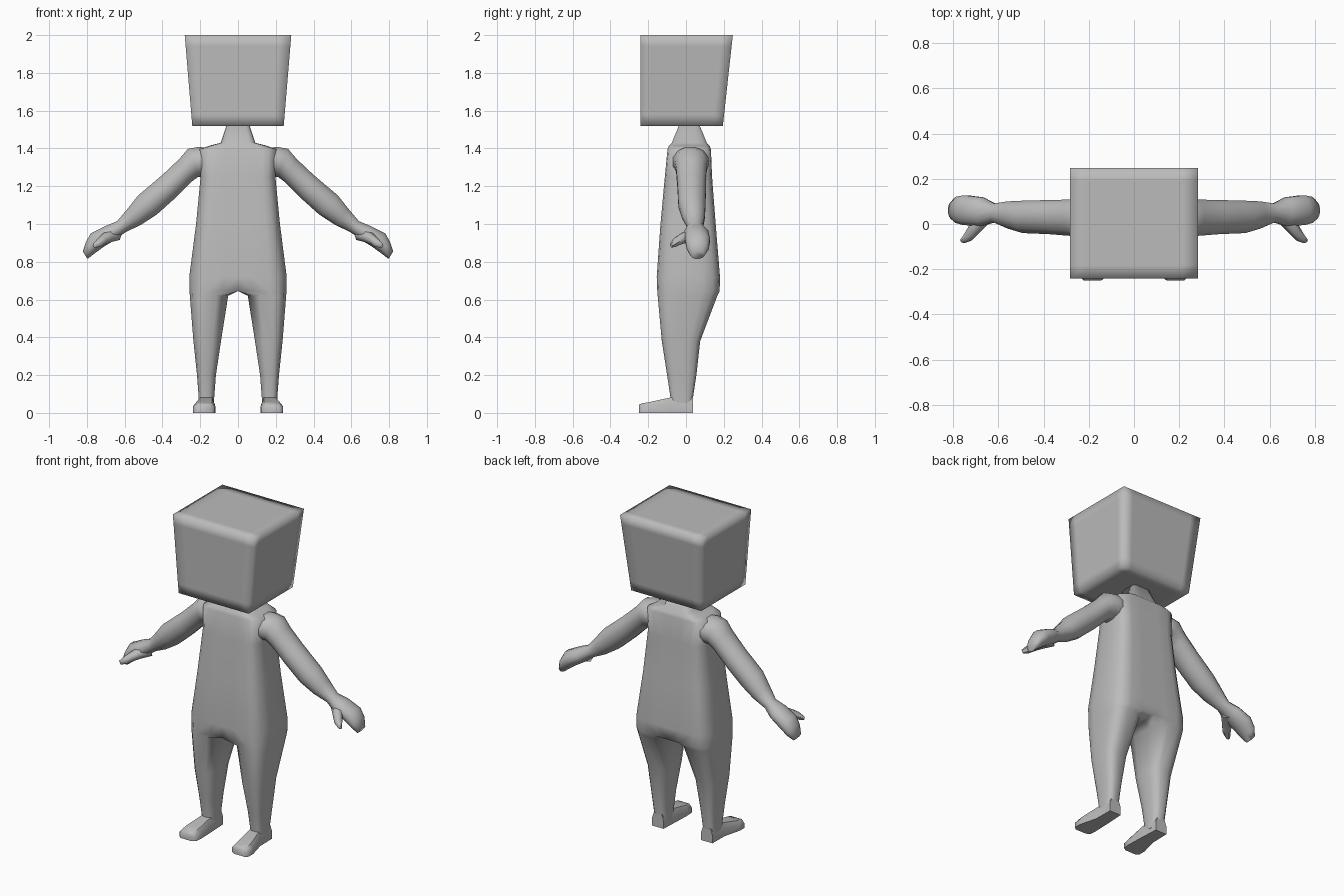
import bpy, bmesh, math
from mathutils import Vector

if "Cube" in bpy.data.objects:
    bpy.data.objects.remove(bpy.data.objects["Cube"])

grey = bpy.data.materials.new("plain_grey")
grey.diffuse_color = (0.5, 0.5, 0.5, 1)
grey.use_nodes = True
grey.node_tree.nodes["Principled BSDF"].inputs["Base Color"].default_value = grey.diffuse_color


def finish(name, bm, angle=180, mirror=False):
    bmesh.ops.recalc_face_normals(bm, faces=bm.faces)
    me = bpy.data.meshes.new(name)
    bm.to_mesh(me)
    bm.free()
    me.materials.append(grey)
    ob = bpy.data.objects.new(name, me)
    bpy.context.collection.objects.link(ob)
    bpy.ops.object.select_all(action='DESELECT')
    ob.select_set(True)
    bpy.context.view_layer.objects.active = ob
    bpy.ops.object.shade_smooth_by_angle(angle=math.radians(angle))
    if mirror:
        mod = ob.modifiers.new("mirror", 'MIRROR')
        mod.use_clip = True
        mod.merge_threshold = 0.001
    return ob


def loft(rings):
    """Skin a list of equal-length point rings and cap both ends."""
    bm = bmesh.new()
    loops = [[bm.verts.new(p) for p in ring] for ring in rings]
    n = len(loops[0])
    for a, b in zip(loops, loops[1:]):
        for i in range(n):
            j = (i + 1) % n
            bm.faces.new((a[i], a[j], b[j], b[i]))
    bm.faces.new(loops[0])
    bm.faces.new(loops[-1])
    return bm


def lerp(a, b, t):
    return a + (b - a) * (t + 1) / 2


# Head: box with edge loops, wider at the top and back
bm = bmesh.new()
bmesh.ops.create_cube(bm, size=2)
for axis in range(3):
    for s in (-0.76, 0.76):
        co, no = Vector(), Vector()
        co[axis], no[axis] = s, 1
        bmesh.ops.bisect_plane(bm, geom=bm.verts[:] + bm.edges[:] + bm.faces[:],
                               plane_co=co, plane_no=no)
for v in bm.verts:
    x, y, z = v.co
    v.co = (x * lerp(0.242, 0.282, z), lerp(-0.24, lerp(0.195, 0.248, z), y),
            lerp(1.52, 2.0, z))
finish("head", bm)

# Trunk and legs: half body, flat on the centre plane above the crotch
outer = [(-.4, -1), (.3, -1), (.62, -.95), (.88, -.76), (1, -.4), (1, .1),
         (1, .45), (.88, .78), (.62, .95), (.3, 1), (-.4, 1)]
trunk_inner = [(-1, 1), (-1, .45), (-1, 0), (-1, -.45), (-1, -1)]
leg_inner = [(-.8, .8), (-1, .4), (-1, 0), (-1, -.4), (-.8, -.8)]
body = [  # z, inner x, outer x, front y, back y
    (1.54, 0, .055, -.03, .065), (1.43, 0, .092, -.075, .11),
    (1.415, 0, .15, -.09, .125), (1.395, 0, .205, -.098, .132),
    (1.25, 0, .198, -.112, .138), (1.0, 0, .222, -.135, .157),
    (.72, 0, .258, -.155, .18), (.645, 0, .257, -.152, .178),
    (.62, .052, .255, -.15, .166), (.38, .09, .236, -.128, .075),
    (.2, .117, .217, -.1, .055), (.08, .126, .208, -.082, .037),
    (.03, .126, .208, -.08, .036)]
bm = loft([[(lerp(x0, x1, u), lerp(y0, y1, v), z)
            for u, v in outer + (trunk_inner if x0 == 0 else leg_inner)]
           for z, x0, x1, y0, y1 in body])
bmesh.ops.delete(bm, context='FACES_ONLY', geom=[
    f for f in bm.faces if all(abs(v.co.x) < 1e-5 for v in f.verts)])
finish("trunk_and_legs", bm, 75, True)

# Feet: flat soles, sloping towards the toes
sole = [(-1, 0), (1, 0), (1, .6), (.7, 1), (-.7, 1), (-1, .6)]
feet = [(.037, .13, .208, .085), (-.08, .124, .21, .082),
        (-.19, .12, .238, .058), (-.235, .124, .238, .05),
        (-.25, .145, .222, .042)]  # y, inner x, outer x, height
finish("foot", loft([[(lerp(x0, x1, u), y, h * w) for u, w in sole]
                     for y, x0, x1, h in feet]), 50, True)

# Arms and hands: round rings between an upper and a lower edge
arm = [  # upper x z, lower x z, front y, back y
    (.12, 1.40, .12, 1.27, -.07, .11), (.21, 1.408, .185, 1.25, -.07, .12),
    (.265, 1.398, .21, 1.25, -.06, .115), (.31, 1.345, .245, 1.225, -.052, .108),
    (.40, 1.26, .335, 1.135, -.045, .106), (.53, 1.15, .43, 1.05, -.04, .103),
    (.585, 1.08, .515, .995, -.02, .1), (.64, 1.015, .595, .957, .008, .09),
    (.70, .99, .645, .92, -.008, .118), (.78, .95, .71, .88, -.005, .127),
    (.805, .905, .765, .84, .005, .12), (.822, .855, .797, .815, .025, .095)]


def oval(ux, uz, lx, lz, y0, y1, n=12):
    ts = [2 * math.pi * (i + .5) / n for i in range(n)]
    k = 1 / math.cos(math.pi / n)
    return [(lerp(lx, ux, k * math.sin(t)), lerp(y0, y1, k * math.cos(t)),
             lerp(lz, uz, k * math.sin(t))) for t in ts]


finish("arm_and_hand", loft([oval(*r) for r in arm]), 80, True)

# Thumbs: short stubs pointing forward and outward
thumb = [(.645, .05, .945, .035), (.69, .0, .93, .032),
         (.715, -.035, .915, .026), (.735, -.06, .9, .022),
         (.76, -.078, .885, .012)]  # centre x y z, radius
axis = Vector((.55, -.75, -.3)).normalized()
side = axis.cross(Vector((0, 0, 1))).normalized()
up = side.cross(axis)
finish("thumb", loft([[Vector((x, y, z)) + r * (side * math.cos(a) + up * math.sin(a))
                       for a in (math.tau * i / 6 for i in range(6))]
                      for x, y, z, r in thumb]), 60, True)
